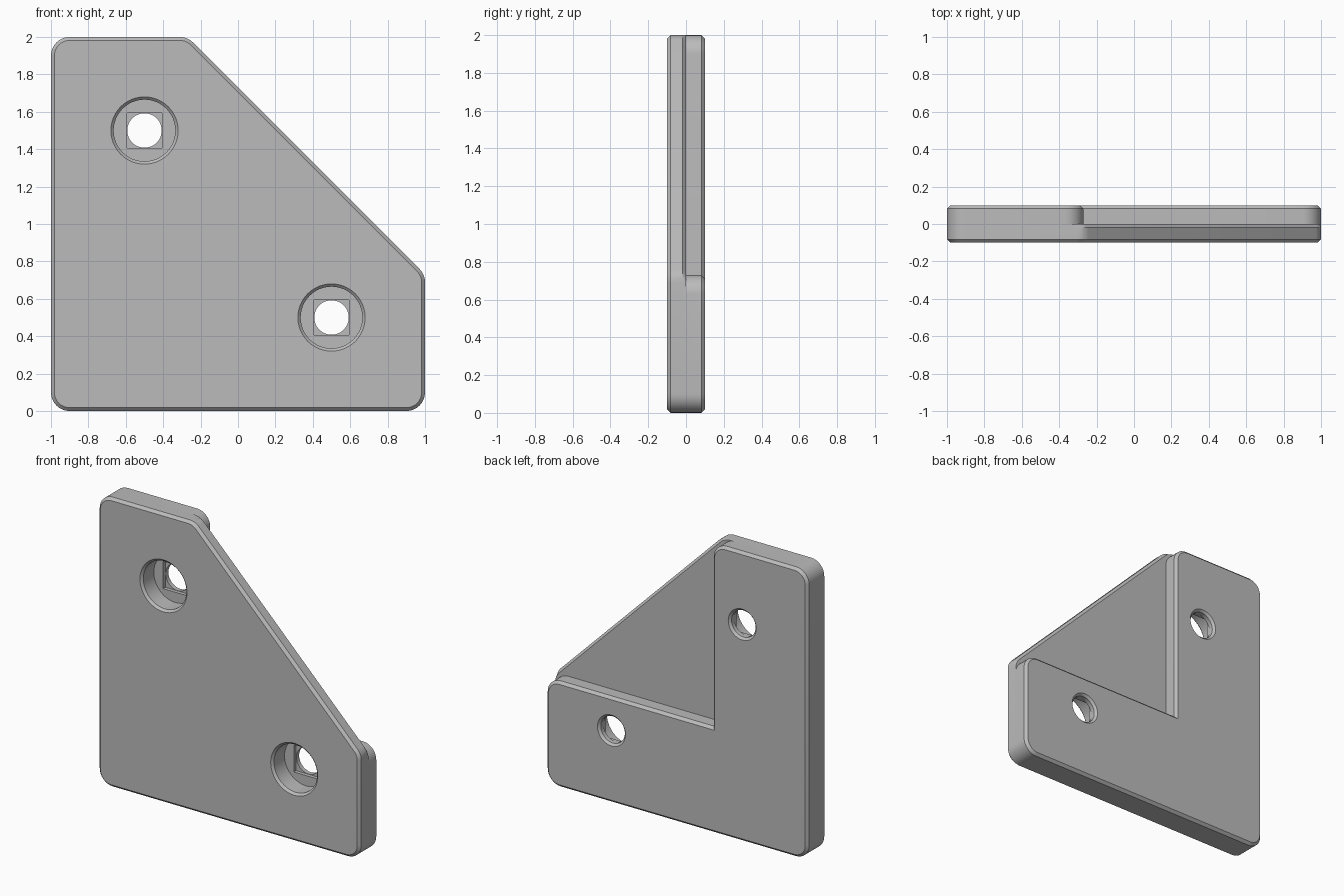
import bpy, bmesh, math
from mathutils import Vector

if "Cube" in bpy.data.objects:
    bpy.data.objects.remove(bpy.data.objects["Cube"])

grey = bpy.data.materials.new("plain grey")
grey.use_nodes = True
grey.diffuse_color = (0.5, 0.5, 0.5, 1)
grey.node_tree.nodes["Principled BSDF"].inputs["Base Color"].default_value = (0.5, 0.5, 0.5, 1)

HALF = 0.1      # half thickness
BEVEL = 0.018   # edge chamfer
ARM = 0.73      # width of each arm
STEPS = 8


def outline(corners, radii, insets):
    """Counter-clockwise (x, z) outline with each edge inset and each corner rounded."""
    n = len(corners)
    pts = [Vector(c) for c in corners]
    dirs = [(pts[(i + 1) % n] - pts[i]).normalized() for i in range(n)]
    result = []
    for i in range(n):
        a, b = dirs[i - 1], dirs[i]
        na, nb = Vector((-a.y, a.x)), Vector((-b.y, b.x))
        cross = a.x * b.y - a.y * b.x
        # corner where the two shifted edges meet
        pa = pts[i] + na * insets[i - 1]
        pb = pts[i] + nb * insets[i]
        d = pb - pa
        corner = pa + a * ((d.x * b.y - d.y * b.x) / cross)
        r = radii[i] - min(insets[i - 1], insets[i])
        if radii[i] == 0:
            result.append(corner)
            continue
        turn = math.atan2(cross, a.dot(b))
        centre = corner - a * (r * math.tan(turn / 2)) + na * r
        start = math.atan2(-na.y, -na.x)
        for k in range(STEPS + 1):
            t = start + turn * k / STEPS
            result.append(centre + Vector((math.cos(t), math.sin(t))) * r)
    return result


def make_object(name, bm):
    bmesh.ops.recalc_face_normals(bm, faces=bm.faces)
    mesh = bpy.data.meshes.new(name)
    bm.to_mesh(mesh)
    bm.free()
    mesh.materials.append(grey)
    obj = bpy.data.objects.new(name, mesh)
    bpy.context.collection.objects.link(obj)
    return obj


def loft(name, sections):
    """Skin (y, outline) sections from front to back and cap the ends."""
    bm = bmesh.new()
    rings = [[bm.verts.new((p[0], y, p[1])) for p in pts] for y, pts in sections]
    n = len(rings[0])
    for r0, r1 in zip(rings, rings[1:]):
        for i in range(n):
            j = (i + 1) % n
            bm.faces.new((r0[i], r0[j], r1[j], r1[i]))
    bm.faces.new(rings[0])
    bm.faces.new(rings[-1])
    return make_object(name, bm)


def boolean(target, other, operation):
    mod = target.modifiers.new(operation.title(), "BOOLEAN")
    mod.operation, mod.solver, mod.object = operation, "EXACT", other
    bpy.context.view_layer.objects.active = target
    bpy.ops.object.modifier_apply(modifier=mod.name)
    bpy.data.objects.remove(other)


# Front plate: square with one corner cut off diagonally
plate_corners = [(-1, 0), (1, 0), (1, ARM), (ARM - 1, 2), (-1, 2)]
plate_radii = [0.1] * 5
flush = [0] * 5
bracket = loft("corner_bracket", [
    (-HALF, outline(plate_corners, plate_radii, [BEVEL] * 5)),
    (BEVEL - HALF, outline(plate_corners, plate_radii, flush)),
    (-BEVEL, outline(plate_corners, plate_radii, flush)),
    (0, outline(plate_corners, plate_radii, [0, 0, BEVEL, 0, 0])),
])

# Raised L-shaped rail on the back
rail_corners = [(-1, 0), (1, 0), (1, ARM), (ARM - 1, ARM), (ARM - 1, 2), (-1, 2)]
rail_radii = [0.1, 0.1, 0.1, 0, 0.1, 0.1]
rail = loft("back_rail", [
    (0, outline(rail_corners, rail_radii, [0] * 6)),
    (HALF - BEVEL, outline(rail_corners, rail_radii, [0] * 6)),
    (HALF, outline(rail_corners, rail_radii, [BEVEL] * 6)),
])
boolean(bracket, rail, "UNION")


def circle(cx, cz, r, n=48):
    return [(cx + r * math.cos(math.tau * i / n), cz + r * math.sin(math.tau * i / n))
            for i in range(n)]


# Counterbored screw holes, with a shallow square step under the head
BORE, HOLE, FLOOR, STEP = 0.165, 0.092, 0.03, 0.055
for cx, cz in ((-0.5, 1.5), (0.5, 0.5)):
    drill = loft("screw_hole_cutter", [
        (y, circle(cx, cz, r)) for y, r in (
            (-HALF - 0.015, BORE + 0.03), (-HALF + 0.015, BORE), (FLOOR, BORE),
            (FLOOR, HOLE), (HALF - 0.015, HOLE), (HALF + 0.015, HOLE + 0.03))])
    boolean(bracket, drill, "DIFFERENCE")
    s = HOLE + 0.002
    square = [(cx - s, cz - s), (cx + s, cz - s), (cx + s, cz + s), (cx - s, cz + s)]
    step = loft("square_step_cutter", [(FLOOR - 0.03, square), (STEP, square)])
    boolean(bracket, step, "DIFFERENCE")

# Smooth the rounded corners and bores, keep the chamfers crisp
bpy.ops.object.select_all(action="DESELECT")
bracket.select_set(True)
bpy.context.view_layer.objects.active = bracket
bpy.ops.object.shade_smooth_by_angle(angle=math.radians(25))
